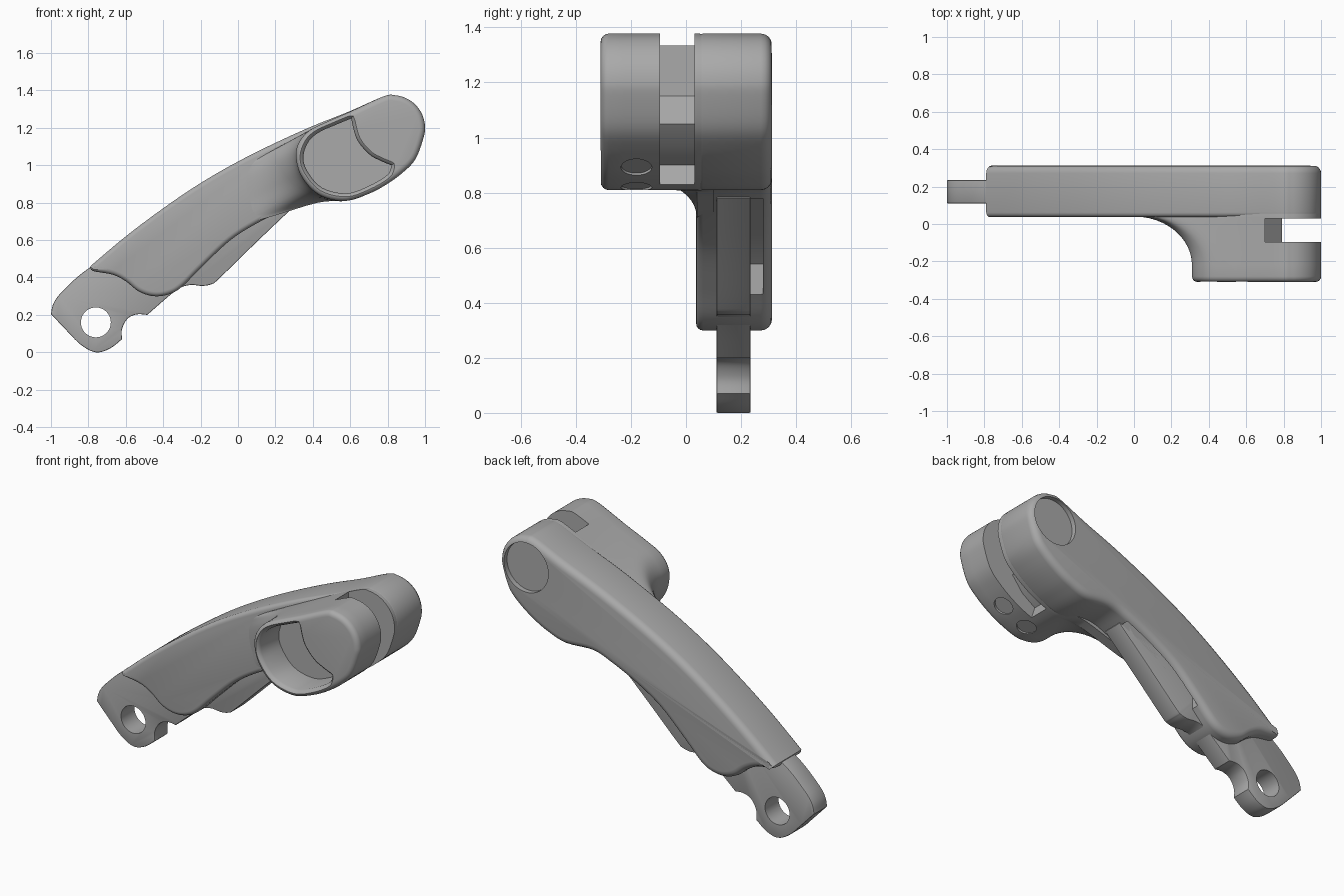
import bpy, bmesh, math
from mathutils import Vector

cube = bpy.data.objects.get("Cube")
if cube:
    bpy.data.objects.remove(cube)

grey = bpy.data.materials.new("satin_grey")
grey.use_nodes = True
COLOUR = (0.4, 0.4, 0.4, 1)
grey.diffuse_color = COLOUR
grey.node_tree.nodes["Principled BSDF"].inputs["Base Color"].default_value = COLOUR


def smooth(points, steps=5):
    """Closed curve through (x, z, slide weight); a doubled point is a sharp corner."""
    p = [Vector((*q, 0)[:3]) for q in points]
    out = []
    for i in range(len(p)):
        a, b, c, d = (p[(i + k - 1) % len(p)] for k in range(4))
        if (c - b).length < 1e-6:
            continue
        for s in range(steps):
            t = s / steps
            out.append(b + (c - a) * (t / 2) + (2 * a - 5 * b + 4 * c - d) * (t * t / 2)
                       + (3 * b - a - 3 * c + d) * (t ** 3 / 2))
    return out


def inset(points, amount):
    """Offset a clockwise outline towards its inside."""
    out = []
    for i, q in enumerate(points):
        t = points[(i + 1) % len(points)] - points[i - 1]
        n = Vector((t.y, -t.x, 0)).normalized()
        out.append(q + n * amount)
    return out


def rounded(y0, y1, r0, r1=None, steps=4):
    """Sections (y, inset, slide) of a slab with rounded front and back rims."""
    r1 = r0 if r1 is None else r1
    angles = [math.pi / 2 * i / steps for i in range(steps + 1)]
    front = [(y0 + r0 * (1 - math.cos(a)), r0 * (1 - math.sin(a)), 0) for a in angles]
    back = [(y1 - r1 * (1 - math.cos(a)), r1 * (1 - math.sin(a)), 0) for a in reversed(angles)]
    return front + back


def loft(name, outline, sections):
    """Skin an x-z outline through sections along y."""
    bm = bmesh.new()
    rings = []
    for y, amount, slide in sections:
        ring = [bm.verts.new((q.x - slide * q.z, y, q.y - 0.55 * slide * q.z))
                for q in inset(outline, amount)]
        rings.append(ring)
    n = len(outline)
    for a, b in zip(rings, rings[1:]):
        for i in range(n):
            j = (i + 1) % n
            bm.faces.new((a[i], a[j], b[j], b[i]))
    bm.faces.new(rings[0])
    bm.faces.new(rings[-1])
    bmesh.ops.recalc_face_normals(bm, faces=bm.faces)
    mesh = bpy.data.meshes.new(name)
    bm.to_mesh(mesh)
    bm.free()
    obj = bpy.data.objects.new(name, mesh)
    bpy.context.collection.objects.link(obj)
    mesh.materials.append(grey)
    return obj


def prism(name, points, y0, y1):
    return loft(name, [Vector((*q, 0)) for q in points], [(y0, 0, 0), (y1, 0, 0)])


def cylinder(name, centre, axis, radius, length):
    bpy.ops.mesh.primitive_cylinder_add(vertices=40, radius=radius, depth=length, location=centre)
    obj = bpy.context.object
    obj.name = name
    obj.rotation_euler = Vector(axis).to_track_quat('Z', 'Y').to_euler()
    obj.data.materials.append(grey)
    return obj


def finish(obj, cutters=()):
    """Apply the cuts, drop the cutters and smooth the result."""
    bpy.context.view_layer.update()
    bpy.ops.object.select_all(action='DESELECT')
    bpy.context.view_layer.objects.active = obj
    obj.select_set(True)
    for c in cutters:
        c.hide_render = True
        mod = obj.modifiers.new("cut", 'BOOLEAN')
        mod.operation, mod.solver, mod.object = 'DIFFERENCE', 'EXACT', c
        bpy.ops.object.modifier_apply(modifier=mod.name)
        bpy.data.objects.remove(c)
    bpy.ops.object.shade_smooth_by_angle(angle=math.radians(32))


# Rounded end shared by arm and head, centred on the pivot
PX, PZ, PR = 0.825, 1.2, 0.175
END = [(PX + PR * math.sin(math.radians(a)), PZ + PR * math.cos(math.radians(a)))
       for a in range(-15, 106, 20)]
END += [(0.95, 1.035), (0.88, 0.96), (0.79, 0.895), (0.7, 0.848)]

# Long curved arm
arm_outline = smooth([(-0.79, 0.46), (-0.79, 0.46), (-0.6, 0.62), (-0.4, 0.77), (-0.2, 0.905),
                      (0, 1.02), (0.2, 1.12), (0.4, 1.21), (0.6, 1.29)] + END +
                     [(0.58, 0.81), (0.4, 0.815), (0.28, 0.775), (0.12, 0.7), (-0.04, 0.6),
                      (-0.2, 0.45), (-0.3, 0.35), (-0.37, 0.31), (-0.45, 0.3), (-0.53, 0.325),
                      (-0.6, 0.38), (-0.67, 0.415), (-0.775, 0.435)])
arm = loft("arm", arm_outline, rounded(0.037, 0.312, 0.025, 0.04))
groove = prism("groove_cutter", [(-0.22, 0.36), (-0.22, 0.54), (-0.04, 0.72), (0.26, 0.86),
                                 (0.3, 0.72)], 0.235, 0.28)
pin_recess = cylinder("pin_recess_cutter", (PX, 0.332, PZ), (0, 1, 0), 0.145, 0.1)
finish(arm, [groove, pin_recess])

# Head that flares out of the arm towards the front
head_outline = smooth([(0.33, 0.96, 1), (0.31, 1.05, 1), (0.325, 1.12, 1), (0.38, 1.185, 1),
                       (0.48, 1.235, 0.5), (0.6, 1.287)] + END +
                      [(0.58, 0.81), (0.47, 0.825, 0.15), (0.39, 0.875, 1)])
sections = rounded(-0.31, 0, 0.03)[:5]
for i in range(13):
    a = math.pi / 2 * i / 12
    sections.append((-0.22 + 0.26 * math.sin(a), 0, 0.31 * (1 - math.cos(a))))
sections.append((0.1, 0.004, 0.31))
head = loft("head", head_outline, sections)

# Pocket in the front, with a softened mouth
pocket = loft("pocket_cutter", smooth(
    [(0.37, 0.97), (0.35, 1.05), (0.38, 1.13), (0.44, 1.18), (0.52, 1.215), (0.605, 1.25),
     (0.605, 1.25), (0.635, 1.14), (0.7, 1.06), (0.76, 1.025), (0.82, 1.0), (0.82, 1.0),
     (0.8, 0.95), (0.7, 0.89), (0.58, 0.85), (0.45, 0.88)]),
    [(-0.35, -0.018, 0), (-0.308, -0.018, 0), (-0.3, -0.007, 0), (-0.285, 0, 0), (-0.12, 0, 0)])

# Slot around the rounded end
slot = prism("slot_cutter", [(0.63, 0.9), (0.72, 0.96), (0.79, 1.05), (0.7, 1.15), (0.7, 1.5),
                             (1.2, 1.5), (1.2, 0.75), (0.68, 0.75)], -0.095, 0.03)

# Round screw seats in the underside
seats = [cylinder("screw_seat_cutter", (x, -0.18, z), axis, 0.056, 0.03)
         for x, z, axis in ((0.785, 0.89, (0.57, 0, -0.82)), (0.62, 0.815, (0.3, 0, -0.95)))]
finish(head, [pocket, slot] + seats)

# Thin lever plate with an eye at its tip
lever_outline = smooth([(-1, 0.205), (-1, 0.205), (-0.985, 0.265), (-0.93, 0.335), (-0.79, 0.455),
                        (-0.5, 0.62), (0, 0.9), (0.25, 0.93), (0.3, 0.78), (0.3, 0.78),
                        (0.1, 0.59), (-0.1, 0.395), (-0.14, 0.365), (-0.19, 0.355), (-0.25, 0.36),
                        (-0.31, 0.345), (-0.37, 0.3), (-0.485, 0.2), (-0.485, 0.2), (-0.54, 0.203),
                        (-0.59, 0.18), (-0.62, 0.125), (-0.62, 0.07), (-0.62, 0.07),
                        (-0.685, 0.02), (-0.76, 0), (-0.84, 0.04), (-0.92, 0.12)])
lever = loft("lever", lever_outline, rounded(0.11, 0.235, 0.006, steps=2))
eye = cylinder("eye_cutter", (-0.76, 0.17, 0.16), (0, 1, 0), 0.08, 0.4)
finish(lever, [eye])
